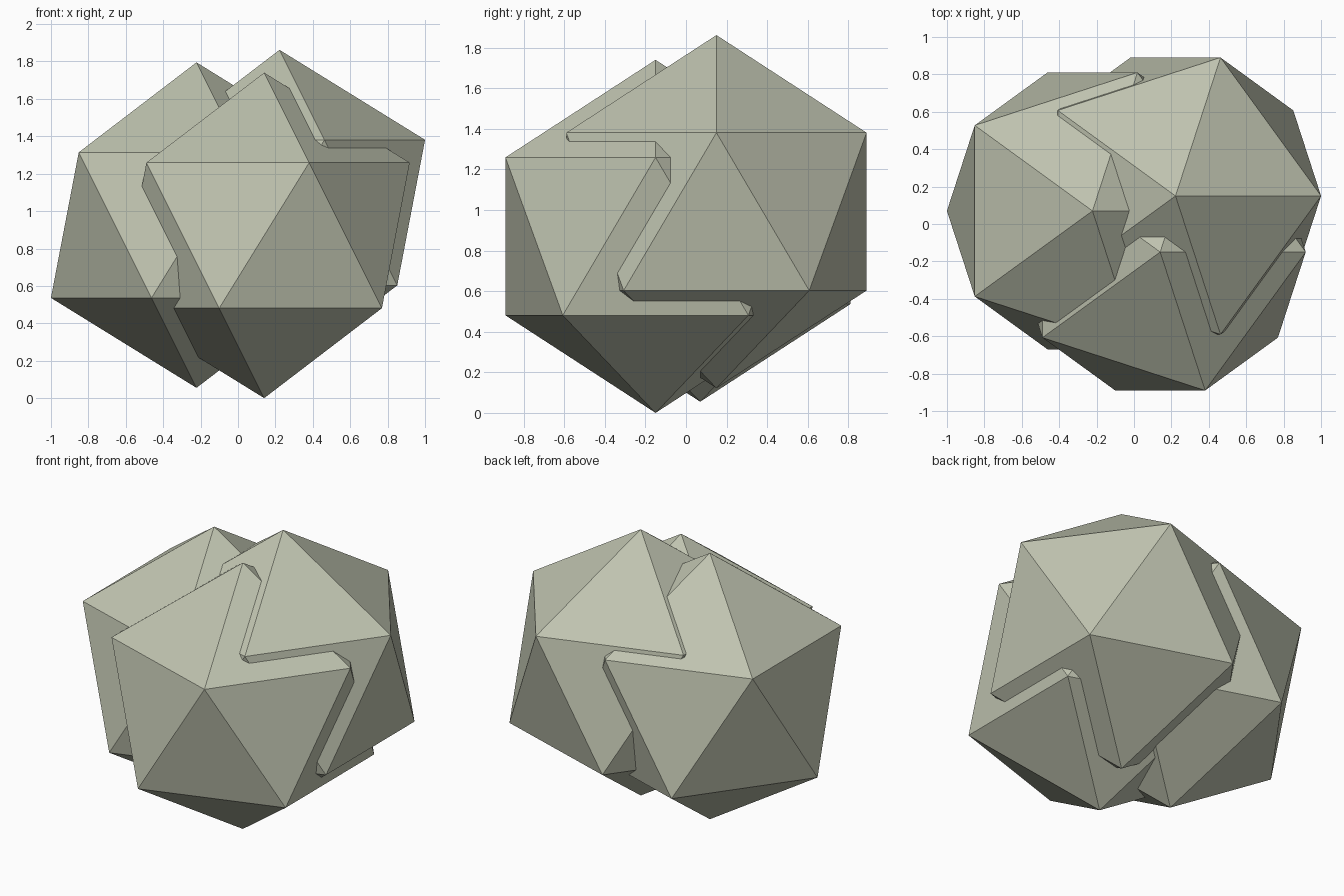
import bpy

cube = bpy.data.objects.get("Cube")
if cube:
    bpy.data.objects.remove(cube, do_unlink=True)

# One pale sage colour for the whole cluster
sage = bpy.data.materials.new("pale_sage")
sage.use_nodes = True
colour = (0.52, 0.545, 0.43, 1)
sage.diffuse_color = colour
sage.node_tree.nodes["Principled BSDF"].inputs["Base Color"].default_value = colour

RADIUS = 0.87


def add_icosahedron(name, centre):
    """Flat-faced icosahedron standing on a vertex."""
    bpy.ops.mesh.primitive_ico_sphere_add(
        subdivisions=1, radius=RADIUS, location=centre)
    obj = bpy.context.object
    obj.name = name
    obj.data.name = name
    obj.data.materials.append(sage)
    bpy.ops.object.shade_flat()
    return obj


# Three equal icosahedra pushed into one another
add_icosahedron("front_icosahedron", (0.14, -0.15, 0.87))
add_icosahedron("left_back_icosahedron", (0.222, 0.15, 0.992))
add_icosahedron("right_icosahedron", (-0.222, 0.07, 0.925))
